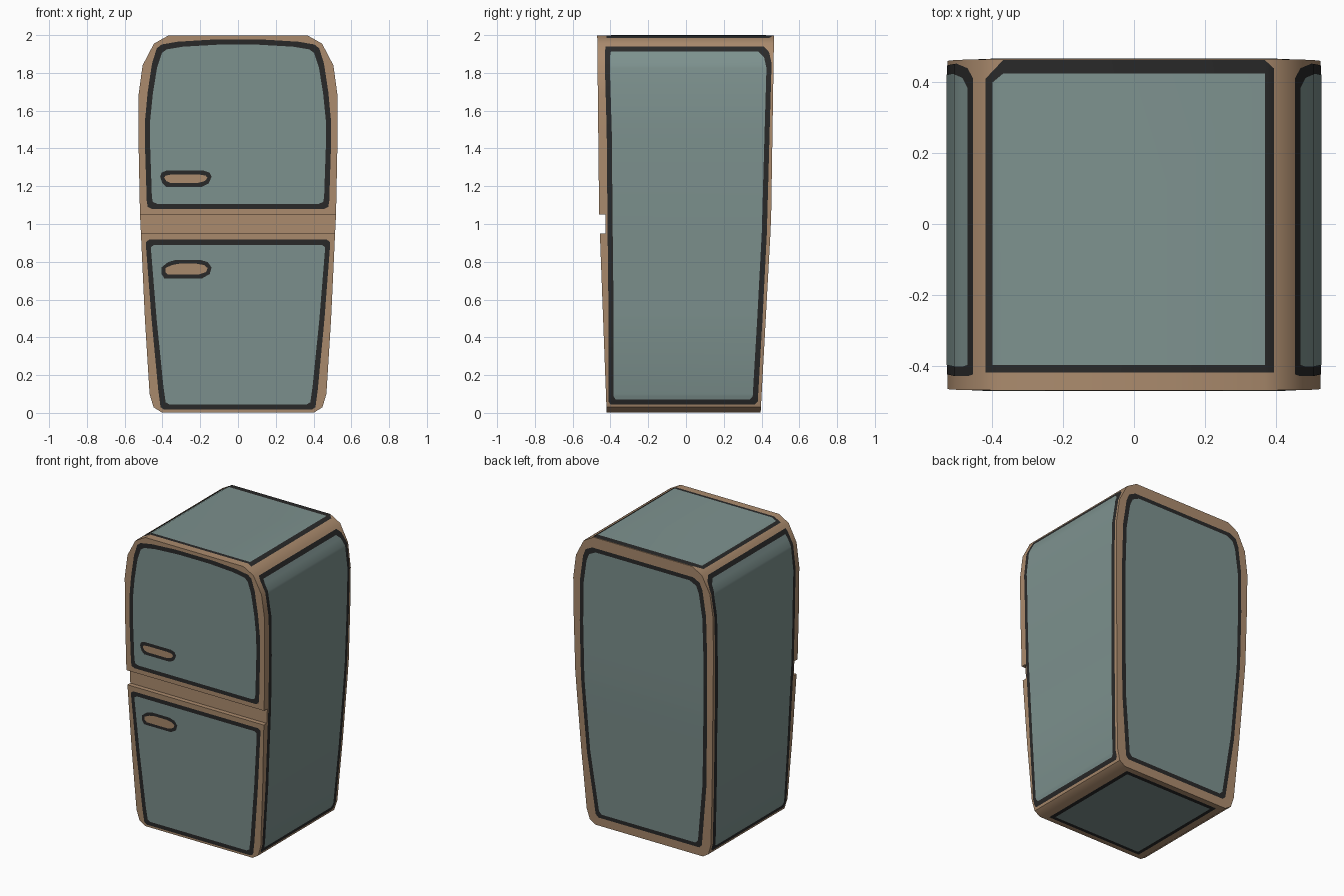
import bpy, bmesh, math
from mathutils import Vector

if "Cube" in bpy.data.objects:
    bpy.data.objects.remove(bpy.data.objects["Cube"])


def material(name, rgb):
    m = bpy.data.materials.new(name)
    m.diffuse_color = (*rgb, 1)
    m.use_nodes = True
    m.node_tree.nodes["Principled BSDF"].inputs["Base Color"].default_value = m.diffuse_color
    return m


TEAL = material("dusty teal", (0.205, 0.285, 0.272))
BROWN = material("worn brown", (0.41, 0.26, 0.155))
BLACK = material("soft black", (0.022, 0.022, 0.022))

# Profiles along the height: half width, front depth, back depth
WIDTH = [(0.003, 0.405), (0.03, 0.447), (0.1, 0.468), (0.5, 0.493), (0.95, 0.514), (1.05, 0.519),
         (1.4, 0.526), (1.68, 0.527), (1.84, 0.505), (1.955, 0.445), (1.997, 0.37)]
FRONT = [(0, -0.42), (0.95, -0.456), (1.05, -0.46), (2, -0.47)]
BACK = [(0, 0.395), (0.95, 0.447), (1.05, 0.451), (2, 0.466)]
BREAKS = [z for z, _ in WIDTH]


def interp(table, t):
    if t <= table[0][0]:
        return table[0][1]
    for (a, va), (b, vb) in zip(table, table[1:]):
        if t <= b:
            return va + (vb - va) * (t - a) / (b - a)
    return table[-1][1]


def finish(name, bm, mat):
    me = bpy.data.meshes.new(name)
    bm.to_mesh(me)
    bm.free()
    me.materials.append(mat)
    ob = bpy.data.objects.new(name, me)
    bpy.context.collection.objects.link(ob)
    bpy.ops.object.select_all(action='DESELECT')
    ob.select_set(True)
    bpy.context.view_layer.objects.active = ob
    bpy.ops.object.shade_smooth_by_angle(angle=math.radians(40))
    return ob


# Body: a loft of rectangles, with a groove across the front between the doors
def build_body():
    rows = []
    for z in BREAKS:
        f, g = interp(FRONT, z), -0.425
        fronts = {0.95: [f, g], 1.05: [g, f]}.get(z, [f])
        rows += [(z, y) for y in fronts]
    bm = bmesh.new()
    rings = []
    for z, f in rows:
        w, b = interp(WIDTH, z), interp(BACK, z)
        rings.append([bm.verts.new(p) for p in ((-w, f, z), (w, f, z), (w, b, z), (-w, b, z))])
    for i in range(len(rings) - 1):
        lo, hi = rings[i], rings[i + 1]
        level = rows[i][0] == rows[i + 1][0]
        for k in range(1 if level else 4):
            n = (k + 1) % 4
            bm.faces.new((lo[k], lo[n], hi[n], hi[k]))
    bm.faces.new(rings[0][::-1])
    bm.faces.new(rings[-1])
    bmesh.ops.remove_doubles(bm, verts=bm.verts, dist=1e-5)
    finish("fridge_body", bm, BROWN)


# Thin sheet that follows the body; rows are (u, v_min, v_max)
def sheet(name, rows, place, outward, mat, off, breaks):
    lo = [(r[0], r[1]) for r in rows]
    hi = [(r[0], r[2]) for r in rows]
    us = {r[0] for r in rows} | {b for b in breaks if rows[0][0] < b < rows[-1][0]}
    bm = bmesh.new()
    prev = None
    for u in sorted(us):
        cur = [bm.verts.new(place(u, v, off)) for v in (interp(lo, u), interp(hi, u))]
        if prev:
            face = bm.faces.new((prev[0], prev[1], cur[1], cur[0]))
            face.normal_update()
            if face.normal.dot(Vector(outward)) < 0:
                face.normal_flip()
        prev = cur
    finish(name, bm, mat)


# Black outline sheet with a smaller coloured sheet on top
def panel(name, rows, place, outward, mat=TEAL, line=0.027, off=0.0015, breaks=BREAKS):
    sheet(name + "_outline", rows, place, outward, BLACK, off, breaks)
    a, b = rows[0][0], rows[-1][0]
    s = 1 - 2 * line / (b - a)
    inner = [((a + b) / 2 + (u - (a + b) / 2) * s, v0 + line, v1 - line) for u, v0, v1 in rows]
    sheet(name, inner, place, outward, mat, off + 0.0015, breaks)


def on_front(x_z, x, off):
    return (x, interp(FRONT, x_z) - off, x_z)


def on_back(z, x, off):
    return (x, interp(BACK, z) + off, z)


def on_top(x, y, off):
    return (x, y, 1.997 - max(0, abs(x) - 0.37) * 0.56 + off)


def on_bottom(x, y, off):
    return (x, y, 0.003 - off)


def both(rows):
    return [(z, -w, w) for z, w in rows]


build_body()

# Doors and back panel
panel("upper_door", both([(1.08, 0.455), (1.09, 0.478), (1.12, 0.483), (1.4, 0.492), (1.55, 0.492),
                          (1.7, 0.478), (1.85, 0.455), (1.93, 0.43), (1.95, 0.405), (1.965, 0.32),
                          (1.976, 0.14)]), on_front, (0, -1, 0))
panel("lower_door", both([(0.017, 0.39), (0.03, 0.41), (0.12, 0.422), (0.5, 0.458), (0.88, 0.487),
                          (0.905, 0.487), (0.917, 0.47)]), on_front, (0, -1, 0))
panel("back_panel", both([(0.06, 0.38), (0.08, 0.40), (0.5, 0.45), (1.0, 0.475), (1.4, 0.48),
                          (1.68, 0.475), (1.85, 0.45), (1.9, 0.43), (1.925, 0.38)]),
      on_back, (0, 1, 0))

# Side panels
SIDE = [(0.045, -0.40, 0.365), (0.06, -0.41, 0.38), (0.5, -0.41, 0.405), (0.95, -0.415, 0.428),
        (1.5, -0.42, 0.443), (1.85, -0.43, 0.453), (1.91, -0.43, 0.44), (1.94, -0.425, 0.41)]
for side, s in (("left", -1), ("right", 1)):
    panel(side + "_side_panel", SIDE,
          lambda z, y, off, s=s: (s * (interp(WIDTH, z) + off), y, z), (s, 0, 0))

# Top and bottom panels; the top outline is wider along the back
panel("bottom_panel", [(-0.36, -0.385, 0.36), (0.36, -0.385, 0.36)], on_bottom, (0, 0, -1), breaks=[])
sheet("top_panel_outline", [(-0.42, -0.42, 0.41), (-0.37, -0.42, 0.463), (0.37, -0.42, 0.463),
                            (0.395, -0.42, 0.44)], on_top, (0, 0, 1), BLACK, 0.0015, [])
sheet("top_panel", [(-0.40, -0.398, 0.40), (-0.37, -0.398, 0.425), (0.37, -0.398, 0.425)],
      on_top, (0, 0, 1), TEAL, 0.003, [])

# Painted door handles
panel("upper_handle", [(1.197, -0.38, -0.19), (1.215, -0.40, -0.155), (1.25, -0.412, -0.14),
                       (1.272, -0.405, -0.15), (1.282, -0.38, -0.18)],
      on_front, (0, -1, 0), BROWN, 0.021, 0.0045)
panel("lower_handle", [(0.712, -0.39, -0.19), (0.735, -0.405, -0.15), (0.77, -0.405, -0.14),
                       (0.798, -0.37, -0.16), (0.81, -0.33, -0.2)],
      on_front, (0, -1, 0), BROWN, 0.02, 0.0045)
